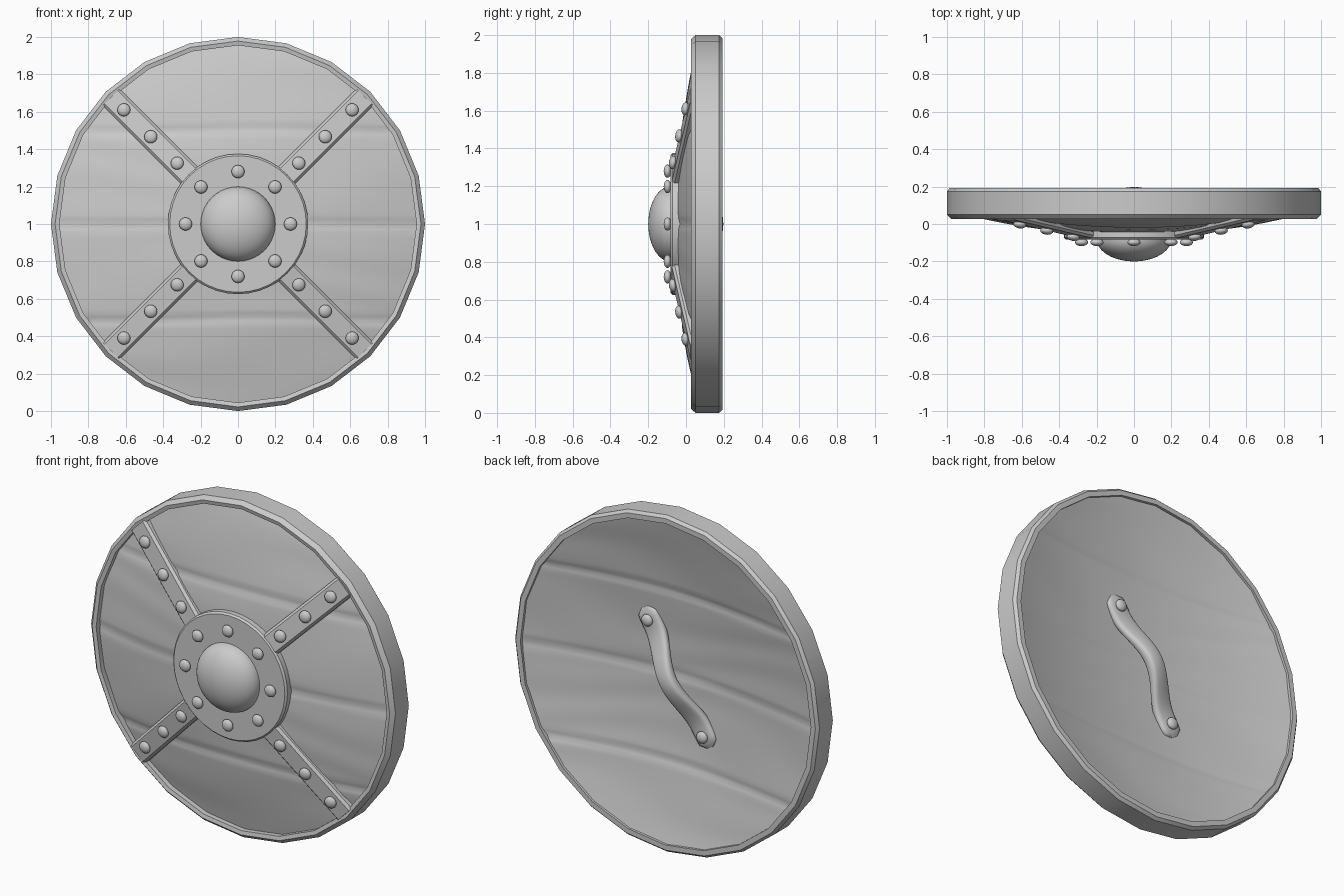
import bpy, bmesh, math
from mathutils import Vector, Matrix

cube = bpy.data.objects.get("Cube")
if cube:
    bpy.data.objects.remove(cube, do_unlink=True)

grey = bpy.data.materials.new("plain_grey")
grey.use_nodes = True
COLOUR = (0.6, 0.6, 0.6, 1)
grey.diffuse_color = COLOUR
grey.node_tree.nodes["Principled BSDF"].inputs["Base Color"].default_value = COLOUR

MID = Vector((0, 0, 1))  # shield centre


def finish(name, bm, angle=35):
    bmesh.ops.recalc_face_normals(bm, faces=bm.faces)
    mesh = bpy.data.meshes.new(name)
    bm.to_mesh(mesh)
    bm.free()
    mesh.materials.append(grey)
    obj = bpy.data.objects.new(name, mesh)
    bpy.context.collection.objects.link(obj)
    bpy.ops.object.select_all(action="DESELECT")
    obj.select_set(True)
    bpy.context.view_layer.objects.active = obj
    bpy.ops.object.shade_smooth_by_angle(angle=math.radians(angle))
    return obj


def lathe(name, profile, sides, closed=False, angle=35):
    """Spin (radius, y) points about the shield axis."""
    bm = bmesh.new()
    rings = []
    for r, y in profile:
        if r == 0:
            rings.append([bm.verts.new(MID + Vector((0, y, 0)))] * sides)
        else:
            turns = [2 * math.pi * i / sides for i in range(sides)]
            rings.append([bm.verts.new(MID + Vector((r * math.cos(a), y, r * math.sin(a)))) for a in turns])
    pairs = list(zip(rings, rings[1:]))
    if closed:
        pairs.append((rings[-1], rings[0]))
    for a, b in pairs:
        for i in range(sides):
            j = (i + 1) % sides
            bm.faces.new(list(dict.fromkeys((a[i], a[j], b[j], b[i]))))
    return finish(name, bm, angle)


def loft(bm, sections):
    """Skin a row of equal cross-sections and cap the ends."""
    rows = [[bm.verts.new(p) for p in s] for s in sections]
    n = len(rows[0])
    for a, b in zip(rows, rows[1:]):
        for i in range(n):
            j = (i + 1) % n
            bm.faces.new((a[i], a[j], b[j], b[i]))
    bm.faces.new(rows[0])
    bm.faces.new(rows[-1])


def rivet(name, x, y, z, normal=Vector((0, -1, 0)), size=0.035, depth=0.02):
    bm = bmesh.new()
    bmesh.ops.create_uvsphere(bm, u_segments=16, v_segments=10, radius=1)
    turn = normal.to_track_quat("Z", "Y").to_matrix().to_4x4()
    place = Matrix.Translation((x, y, z)) @ turn @ Matrix.Diagonal((size, size, depth, 1))
    bmesh.ops.transform(bm, matrix=place, verts=bm.verts)
    return finish(name, bm, 60)


def plank_sheet(name, offset, side):
    """Dished round sheet in rows along x, with seams between planks."""
    bm = bmesh.new()
    rows, cols, radius = 120, 28, 0.965
    grid = []
    for i in range(rows + 1):
        t = (i / rows - 0.5) * math.pi * 0.985
        z, half = radius * math.sin(t), radius * math.cos(t)
        line = []
        for k in range(cols + 1):
            x = half * (2 * k / cols - 1)
            wave = 0.008 * math.sin(4 * x + 1)
            dent = sum(math.exp(-((z - s - wave) / 0.018) ** 2) for s in (-0.51, 0, 0.5))
            grain = math.sin(23 * z + 2.5 * math.sin(3 * x + 5 * z))
            y = offset + 0.135 * (x * x + z * z) + side * (0.009 * dent + 0.0015 * grain)
            line.append(bm.verts.new(MID + Vector((x, y, z))))
        grid.append(line)
    for a, b in zip(grid, grid[1:]):
        for k in range(cols):
            bm.faces.new((a[k], a[k + 1], b[k + 1], b[k]))
    obj = finish(name, bm, 60)
    if side > 0 and obj.data.polygons[0].normal.y > 0 or side < 0 and obj.data.polygons[0].normal.y < 0:
        obj.data.flip_normals()


# Wooden body, front and back
plank_sheet("front_planks", -0.06, 1)
plank_sheet("back_planks", 0.055, -1)

# Faceted rim
lathe("rim", [(0.955, 0.07), (0.955, 0.032), (0.978, 0.027), (1, 0.05),
              (1, 0.175), (0.985, 0.192), (0.955, 0.192), (0.955, 0.17)], 24, True, 20)

# Central plate and dome
lathe("boss_plate", [(0, -0.03), (0.375, -0.03), (0.375, -0.072), (0.365, -0.082), (0, -0.082)], 40)
dome = [(0.2 * math.cos(a), -0.08 - 0.12 * math.sin(a))
        for a in (math.pi / 2 * i / 12 for i in range(12))]
lathe("boss_dome", dome + [(0, -0.2)], 40, angle=60)
for i in range(8):
    a = math.pi / 4 * i
    rivet("boss_rivet", 0.28 * math.cos(a), -0.098, 1 + 0.28 * math.sin(a))


# Four sloping straps with three rivets each
def strap_y(r):
    return -0.06 + 0.165 * (r - 0.46)


for i in range(4):
    a = math.pi / 4 + math.pi / 2 * i
    out = Vector((math.cos(a), 0, math.sin(a)))
    across = Vector((-out.z, 0, out.x))
    bm = bmesh.new()
    sections = []
    for r in (0.33, 0.96):
        base = MID + out * r
        y = strap_y(r)
        shape = ((-0.064, y + 0.07), (-0.064, y + 0.014), (-0.05, y),
                 (0.05, y), (0.064, y + 0.014), (0.064, y + 0.07))
        sections.append([base + across * w + Vector((0, d, 0)) for w, d in shape])
    loft(bm, sections)
    finish("strap", bm, 20)
    normal = Vector((0, -1, 0)) + out * 0.165
    for r in (0.46, 0.66, 0.863):
        p = MID + out * r
        rivet("strap_rivet", p.x, strap_y(r) - 0.01, p.z, normal.normalized())

# Slanted hand grip bowed away from the back
along = Vector((0.42, 0, 0.7)).normalized()
across = Vector((along.z, 0, -along.x))
bm = bmesh.new()
sections = []
steps = 28
for i in range(steps + 1):
    s = 2 * i / steps - 1
    bow = 0.5 + 0.5 * math.cos(math.pi * min(1, abs(s) / 0.75))
    rounding = (1 - abs(s) ** 24) ** 0.5 * 0.6 + 0.4
    width = (0.066 - 0.014 * bow) * rounding
    thick = (0.026 + 0.008 * bow) * rounding
    centre = MID + along * (0.42 * s) + Vector((0, 0.072 + 0.092 * bow, 0))
    ring = []
    for k in range(16):
        a = 2 * math.pi * k / 16
        c, d = math.cos(a), math.sin(a)
        ring.append(centre + across * (width * math.copysign(abs(c) ** 0.6, c))
                    + Vector((0, thick * math.copysign(abs(d) ** 0.6, d), 0)))
    sections.append(ring)
loft(bm, sections)
finish("hand_grip", bm, 50)
for s in (-1, 1):
    p = MID + along * (0.35 * s)
    rivet("grip_rivet", p.x, 0.108, p.z, Vector((0, 1, 0)))
